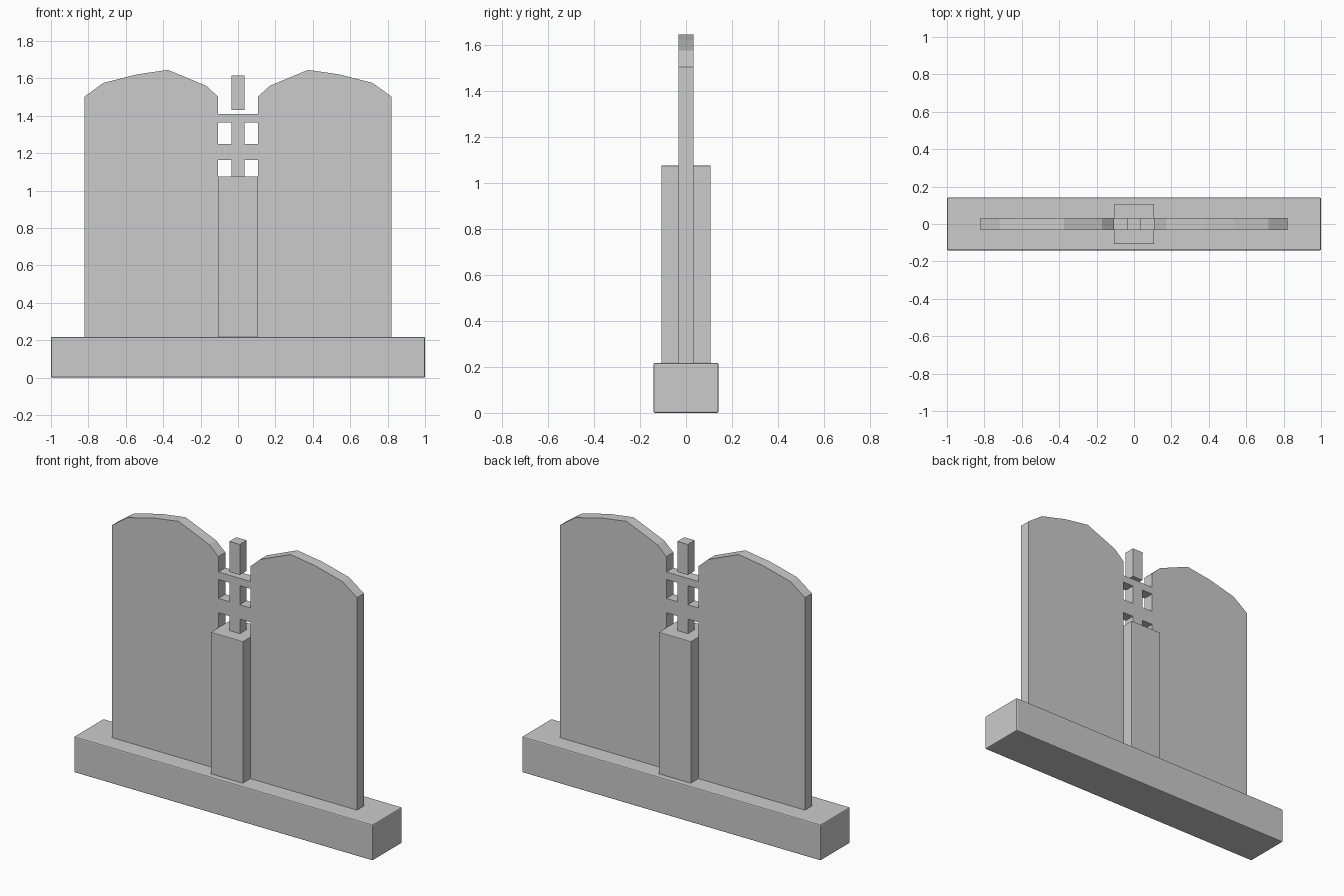
import bpy, bmesh

if "Cube" in bpy.data.objects:
    bpy.data.objects.remove(bpy.data.objects["Cube"])

T = 0.033  # half thickness of slabs and lattice


def box(name, x, y, z, bevel=0.0):
    """Box from (min, max) ranges, with optional softened edges."""
    bm = bmesh.new()
    bmesh.ops.create_cube(bm, size=1)
    for v in bm.verts:
        for i, (lo, hi) in enumerate((x, y, z)):
            v.co[i] = lo if v.co[i] < 0 else hi
    return finish(name, bm, bevel)


def slab(name, profile, side):
    """Extrude an (x, z) outline through the slab thickness."""
    bm = bmesh.new()
    face = bm.faces.new([bm.verts.new((side * x, -T, z)) for x, z in profile])
    ext = bmesh.ops.extrude_face_region(bm, geom=[face])
    for v in ext["geom"]:
        if isinstance(v, bmesh.types.BMVert):
            v.co.y = T
    return finish(name, bm)


def finish(name, bm, bevel=0.0):
    bmesh.ops.recalc_face_normals(bm, faces=bm.faces)
    mesh = bpy.data.meshes.new(name)
    bm.to_mesh(mesh)
    bm.free()
    ob = bpy.data.objects.new(name, mesh)
    bpy.context.collection.objects.link(ob)
    if bevel:
        mod = ob.modifiers.new("soft_edges", "BEVEL")
        mod.width = bevel
        mod.segments = 2
    return ob


# Plinth and central pillar
box("base", (-1, 1), (-0.141, 0.141), (0, 0.217), 0.006)
box("pillar", (-0.107, 0.107), (-0.107, 0.107), (0.215, 1.075), 0.003)

# Pair of arched slabs
outline = [(0.108, 0.215), (0.82, 0.215), (0.82, 1.503), (0.72, 1.575),
           (0.54, 1.621), (0.375, 1.645), (0.17, 1.56), (0.108, 1.503)]
slab("right_slab", outline, 1)
slab("left_slab", outline, -1)

# Lattice between the slabs: two crossbars
for name, z in (("lower_crossbar", (1.163, 1.25)), ("upper_crossbar", (1.365, 1.41))):
    box(name, (-0.108, 0.108), (-T, T), z)

# Upright post sections; the top one floats just above the upper bar
for name, z in (("lower_post", (1.075, 1.163)), ("middle_post", (1.25, 1.365)),
                ("top_post", (1.43, 1.615))):
    box(name, (-0.035, 0.035), (-T, T), z)
